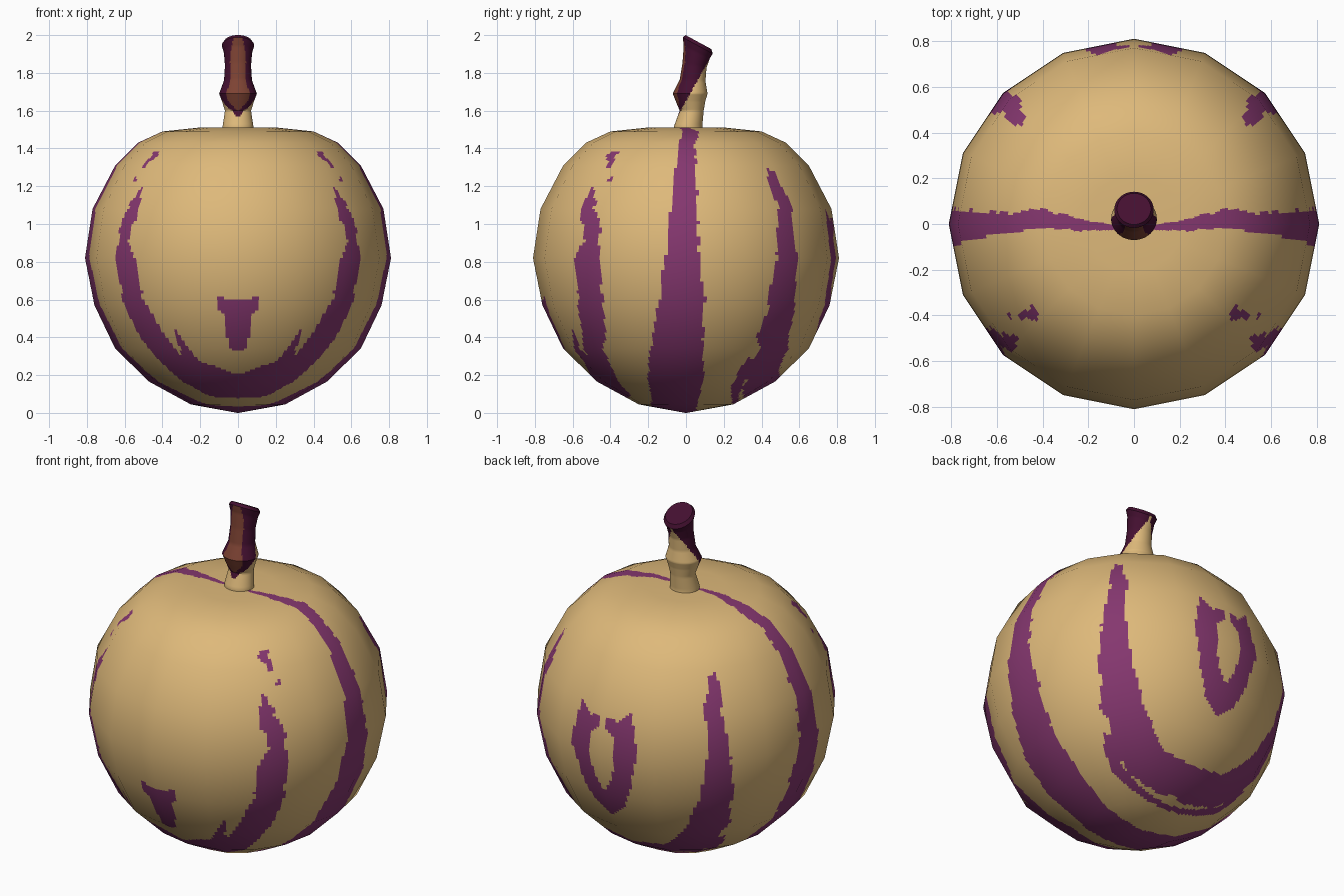
import bpy, math
from mathutils import Vector
from mathutils.noise import noise

if "Cube" in bpy.data.objects:
    bpy.data.objects.remove(bpy.data.objects["Cube"])


def material(name, rgb):
    m = bpy.data.materials.new(name)
    m.diffuse_color = (*rgb, 1)
    m.use_nodes = True
    m.node_tree.nodes["Principled BSDF"].inputs["Base Color"].default_value = m.diffuse_color
    return m


TAN = material("tan_skin", (0.73, 0.485, 0.195))
PURPLE = material("purple_stripe", (0.235, 0.038, 0.16))
DARK = material("dark_plum", (0.058, 0.005, 0.03))
BROWN = material("reddish_brown", (0.205, 0.055, 0.033))


def lerp_table(table, k):
    if k <= table[0][0]:
        return table[0][1]
    for (a, va), (b, vb) in zip(table, table[1:]):
        if k <= b:
            return va + (vb - va) * (k - a) / (b - a)
    return table[-1][1]


def inside(poly, u, v):
    hit = False
    for (x1, y1), (x2, y2) in zip(poly, poly[1:] + poly[:1]):
        if (y1 > v) != (y2 > v) and u < x1 + (v - y1) * (x2 - x1) / (y2 - y1):
            hit = not hit
    return hit


def skin(name, rings, mats, rule):
    """Join rings of points into a closed smooth tube, colouring faces by rule."""
    n = len(rings[0])
    verts = [p for ring in rings for p in ring]
    faces = [(i * n + j, i * n + (j + 1) % n, (i + 1) * n + (j + 1) % n, (i + 1) * n + j)
             for i in range(len(rings) - 1) for j in range(n)]
    faces.append(tuple(reversed(range(n))))
    faces.append(tuple(range(len(verts) - n, len(verts))))
    me = bpy.data.meshes.new(name)
    me.from_pydata(verts, [], faces)
    ob = bpy.data.objects.new(name, me)
    bpy.context.collection.objects.link(ob)
    for m in mats:
        me.materials.append(m)
    for f in me.polygons:
        f.use_smooth = True
        f.material_index = rule(f.center, f.normal)
    return ob


# Fruit body: 16-sided lathe, each panel finely cut so stripes can be coloured
PROFILE = [(0.004, 0.0), (0.25, 0.045), (0.47, 0.165), (0.65, 0.34), (0.76, 0.57), (0.81, 0.82),
           (0.77, 1.08), (0.65, 1.31), (0.53, 1.43), (0.40, 1.49), (0.21, 1.51), (0.004, 1.505)]
SIDES, CUT = 16, 16

# Band over both sides: lower and upper y limit along the meridian
BAND_LO = [(0, -.18), (.2, -.2), (.4, -.18), (.6, -.14), (.8, -.115), (1, -.085), (1.2, -.065),
           (1.42, -.035), (1.64, -.02), (1.86, -.03), (2, -.02)]
BAND_HI = [(0, .05), (.2, .095), (.4, .09), (.6, .1), (.8, .075), (1, .06), (1.2, .055),
           (1.42, .05), (1.64, .065), (1.86, .01), (2, .0)]
# Half shapes seen from the front, as (|x|, z)
FRONT = [
    [(-.01, .08), (.15, .09), (.3, .17), (.43, .29), (.52, .4), (.6, .57), (.65, .82), (.62, 1.0),
     (.57, 1.12), (.5, 1.2), (.54, 1.07), (.58, .9), (.54, .8), (.5, .6), (.38, .4), (.3, .3),
     (.33, .44), (.26, .34), (.2, .27), (.1, .24), (-.01, .2)],
    [(-.01, .33), (.05, .34), (.065, .5), (.1, .55), (.11, .61), (-.01, .60)],
    [(.42, 1.385), (.44, 1.385), (.52, 1.29), (.49, 1.29)],
    [(.52, 1.235), (.55, 1.215), (.55, 1.25)]]
# Half shapes seen from the back
BACK = [
    [(-.01, .08), (.15, .09), (.3, .14), (.39, .2), (.47, .3), (.55, .4), (.61, .6), (.635, .8),
     (.605, 1.0), (.54, 1.2), (.49, 1.29), (.47, 1.29), (.49, 1.2), (.54, 1.0), (.54, .8),
     (.49, .6), (.39, .4), (.3, .3), (.2, .22), (-.01, .2)],
    [(-.01, .41), (.1, .5), (.17, .67), (.21, .85), (.19, 1.0), (.15, 1.07), (.09, 1.02),
     (.03, 1.03), (.015, .97), (.06, .93), (.08, .83), (.06, .69), (-.01, .57)]]
# Thin arc underneath, as (|x|, y)
ARC = [(-.01, .25), (.2, .24), (.35, .24), (.44, .28), (.49, .33), (.46, .36), (.36, .31),
       (.2, .28), (-.01, .275)]


def body_rule(c, n):
    wob = 0.012 * noise(Vector((abs(c.x), c.y, c.z)) * 16)
    x, y, z = abs(c.x), c.y, c.z
    r = math.hypot(x, y)
    key = z + max(0, .55 - r) if z > 1 else z
    if lerp_table(BAND_LO, key) < y + wob < lerp_table(BAND_HI, key):
        return 1
    if z < .35 and inside(ARC, x, y):
        return 1
    shapes = FRONT if y < 0 else BACK
    return int(any(inside(s, x + wob if x > .05 else x, z + wob) for s in shapes))


# averaged profile normals give the coarse lathe its smooth look
edge_n = [Vector((b[1] - a[1], a[0] - b[0])).normalized() for a, b in zip(PROFILE, PROFILE[1:])]
prof_n = ([Vector((0, -1))] + [(a + b).normalized() for a, b in zip(edge_n, edge_n[1:])]
          + [Vector((0, 1))])

rings, normals = [], []
for i in range(len(PROFILE) - 1):
    last = i == len(PROFILE) - 2
    for k in range(CUT + (1 if last else 0)):
        t = k / CUT
        p = Vector(PROFILE[i]).lerp(Vector(PROFILE[i + 1]), t)
        pn = prof_n[i].lerp(prof_n[i + 1], t).normalized()
        ring = []
        for j in range(SIDES * CUT):
            s, f = divmod(j, CUT)
            a, b = (2 * math.pi * q / SIDES for q in (s, s + 1))
            d = Vector((math.cos(a), math.sin(a))).lerp(Vector((math.cos(b), math.sin(b))), f / CUT)
            ring.append((d.x * p.x, d.y * p.x, p.y))
            d.normalize()
            normals.append((d.x * pn.x, d.y * pn.x, pn.y))
        rings.append(ring)
body = skin("fruit_body", rings, [TAN, PURPLE], body_rule)
body.data.normals_split_custom_set_from_vertices(normals)

# Stem: (z, centre y, radius, backward tilt) rings
STEM = [(1.46, .012, .085, 0), (1.52, .012, .081, 0), (1.60, .03, .069, 0), (1.65, .024, .085, 0),
        (1.69, .022, .100, 0), (1.76, .035, .074, .05), (1.84, .045, .069, .2),
        (1.91, .057, .075, .45), (1.945, .062, .086, .5), (1.963, .066, .074, .5)]
BROWN_W = [(1.595, 0), (1.66, .06), (1.7, .06), (1.76, .04), (1.9, .042), (1.985, .025)]


def stem_rule(c, n):
    if n.z < .7 and c.y < .02 and abs(c.x) < lerp_table(BROWN_W, c.z):
        return 2
    return 1 if c.z > 1.65 + 1.8 * c.y else 0


rings = []
for a, b in zip(STEM, STEM[1:]):
    for k in range(8 if b is not STEM[-1] else 9):
        z, cy, r, tilt = Vector(a).lerp(Vector(b), k / 8)
        rings.append([(r * math.cos(q), cy + r * .92 * math.sin(q), z - tilt * r * math.sin(q))
                      for q in (2 * math.pi * j / 64 for j in range(64))])
stem = skin("stem", rings, [TAN, DARK, BROWN], stem_rule)
stem.data.polygons[-1].material_index = 1
bpy.ops.object.select_all(action='DESELECT')
stem.select_set(True)
bpy.context.view_layer.objects.active = stem
bpy.ops.object.shade_smooth_by_angle(angle=math.radians(40))
